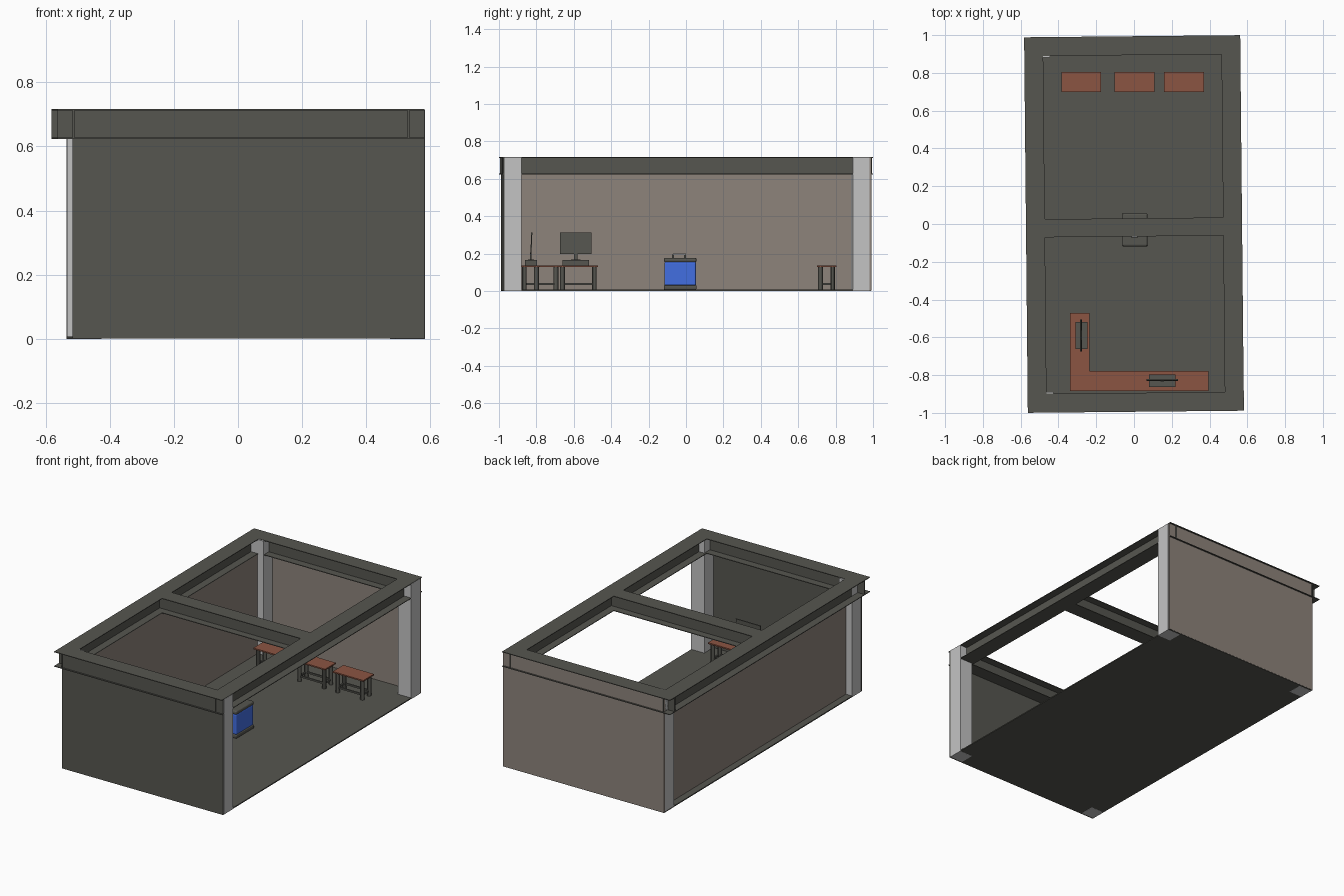
import bpy, math
from mathutils import Matrix, Vector

if "Cube" in bpy.data.objects:
    bpy.data.objects.remove(bpy.data.objects["Cube"])


def material(name, rgb):
    m = bpy.data.materials.new(name)
    m.diffuse_color = (*rgb, 1)
    m.use_nodes = True
    m.node_tree.nodes["Principled BSDF"].inputs["Base Color"].default_value = m.diffuse_color
    return m


DARK = material("dark_grey", (0.093, 0.093, 0.080))
BROWN = material("wall_brown", (0.27, 0.23, 0.20))
GREY = material("column_grey", (0.55, 0.55, 0.55))
RUST = material("rust_wood", (0.26, 0.09, 0.055))
BLUE = material("blue_panel", (0.055, 0.156, 0.75))

# The building shell is turned very slightly against the furniture
TURN = Matrix.Rotation(0.0098, 4, 'Z')


def box(name, lo, hi, mat, turned=False, bevel=0.0):
    lo, hi = Vector(lo), Vector(hi)
    bpy.ops.mesh.primitive_cube_add(size=1)
    ob = bpy.context.object
    ob.name = name
    ob.data.transform(Matrix.Translation((lo + hi) / 2) @ Matrix.Diagonal((*(hi - lo), 1)))
    if turned:
        ob.data.transform(TURN)
    ob.data.materials.append(mat)
    if bevel:
        mod = ob.modifiers.new("rounded", 'BEVEL')
        mod.width = bevel
        mod.segments = 3
    return ob


def shell(name, lo, hi, mat):
    return box(name, lo, hi, mat, turned=True)


W, D, F = 0.572, 0.994, 0.10         # half width, half depth, flange width
Z0, Z1, T = 0.623, 0.716, 0.004      # beam bottom, top, flange thickness

# Floor and walls (right side stays open)
shell("floor", (-0.525, -0.984, 0.0005), (W, 0.984, 0.007), DARK)
shell("front_wall", (-0.525, -0.985, 0.003), (W, -0.976, Z1 - 0.003), DARK)
shell("back_wall", (-0.525, 0.976, 0.003), (W, 0.985, Z1 - 0.003), BROWN)
shell("left_wall", (-0.482, -0.976, 0.005), (-0.474, 0.976, Z0), BROWN)

# Corner columns
for sy, yname in ((-1, "front"), (1, "back")):
    y0, y1 = sorted((sy * 0.886, sy * 0.9755))
    shell(f"{yname}_left_column", (-0.525, y0, 0), (-0.435, y1, Z1 - 0.002), GREY)
    shell(f"{yname}_right_column", (0.483, y0, 0), (W + 0.001, y1, Z1 - 0.002), GREY)


# I-beams of the roof frame
def beam(name, lo, hi, along_y):
    (x0, y0), (x1, y1) = lo, hi
    shell(name + "_top_flange", (x0, y0, Z1 - T), (x1, y1, Z1), DARK)
    shell(name + "_bottom_flange", (x0, y0, Z0), (x1, y1, Z0 + T), DARK)
    cx, cy, h = (x0 + x1) / 2, (y0 + y1) / 2, 0.003
    if along_y:
        x0, x1 = cx - h, cx + h
    else:
        y0, y1 = cy - h, cy + h
    shell(name + "_web", (x0, y0, Z0 + T), (x1, y1, Z1 - T), DARK)


beam("left_beam", (-W, -D + 0.004), (-W + F, D - 0.004), True)
beam("right_beam", (W - F, -D + 0.004), (W, D - 0.004), True)
XI = W - F / 2
for nm, y0, y1 in (("front_beam", -D, -D + F), ("back_beam", D - F, D),
                   ("middle_beam", -0.066, 0.030)):
    xe = XI if nm == "middle_beam" else W
    beam(nm, (-xe, y0), (xe, y1), False)


# Small tables: top, four round legs and low rails
def table(name, cx, cy, turned):
    hx, hy = (0.0525, 0.105) if turned else (0.105, 0.0525)
    box(name + "_top", (cx - hx, cy - hy, 0.129), (cx + hx, cy + hy, 0.137), RUST)
    lx, ly = hx - 0.02, hy - 0.02
    for sx in (-1, 1):
        for sy in (-1, 1):
            bpy.ops.mesh.primitive_cylinder_add(
                vertices=12, radius=0.0125, depth=0.123,
                location=(cx + sx * lx, cy + sy * ly, 0.0675))
            bpy.context.object.name = name + "_leg"
            bpy.context.object.data.materials.append(DARK)
            bpy.ops.object.shade_smooth_by_angle()
    for s in (-1, 1):
        x, y = cx + s * lx, cy + s * ly
        box(name + "_side_rail", (x - 0.005, cy - ly, 0.032), (x + 0.005, cy + ly, 0.042), DARK)
        box(name + "_long_rail", (cx - lx, y - 0.005, 0.032), (cx + lx, y + 0.005, 0.042), DARK)


for i, x in enumerate((-0.28, 0.003, 0.265)):
    table(f"back_table_{i + 1}", x, 0.752, False)
for i in range(3):
    table(f"desk_table_{i + 1}", -0.13 + 0.21 * i, -0.832, False)
for i in range(2):
    table(f"desk_side_table_{i + 1}", -0.287, -0.78 + 0.205 * i, True)


# Computers: flat case, stand and thin tilted screen
def computer(name, x, y, angle):
    place = Matrix.Translation((x, y, 0)) @ Matrix.Rotation(angle, 4, 'Z')
    tilt = Matrix.Translation((0, 0, 0.2)) @ Matrix.Rotation(-0.04, 4, 'X') @ Matrix.Translation((0, 0, -0.2))
    parts = (
        box(name + "_case", (-0.071, -0.033, 0.137), (0.071, 0.033, 0.166), DARK),
        box(name + "_stand", (-0.01, -0.004, 0.166), (0.01, 0.002, 0.205), DARK),
        box(name + "_stand_foot", (-0.025, -0.015, 0.165), (0.025, 0.015, 0.169), DARK),
        box(name + "_screen", (-0.084, -0.003, 0.197), (0.084, 0.003, 0.312), DARK),
    )
    parts[3].data.transform(tilt)
    for p in parts:
        p.data.transform(place)


computer("front_computer", 0.15, -0.829, 0)
computer("side_computer", -0.278, -0.59, math.pi / 2)

# Blue copier cabinet in the middle with dark base and lid
X0, X1, Y0, Y1 = -0.062, 0.072, -0.118, 0.056
box("cabinet_base", (X0, Y0, 0.007), (X1, Y1, 0.031), DARK, bevel=0.006)
box("cabinet_body", (X0 + 0.003, Y0 + 0.003, 0.028), (X1 - 0.003, Y1 - 0.003, 0.156), BLUE, bevel=0.008)
box("cabinet_lid", (X0, Y0, 0.153), (X1, Y1, 0.177), DARK, bevel=0.009)
for i, y in enumerate((-0.069, -0.005)):
    box(f"cabinet_handle_post_{i + 1}", (-0.012, y - 0.005, 0.172), (0.018, y + 0.005, 0.195), DARK)
box("cabinet_handle_bar", (-0.012, -0.07, 0.192), (0.018, 0.0, 0.2), GREY)
